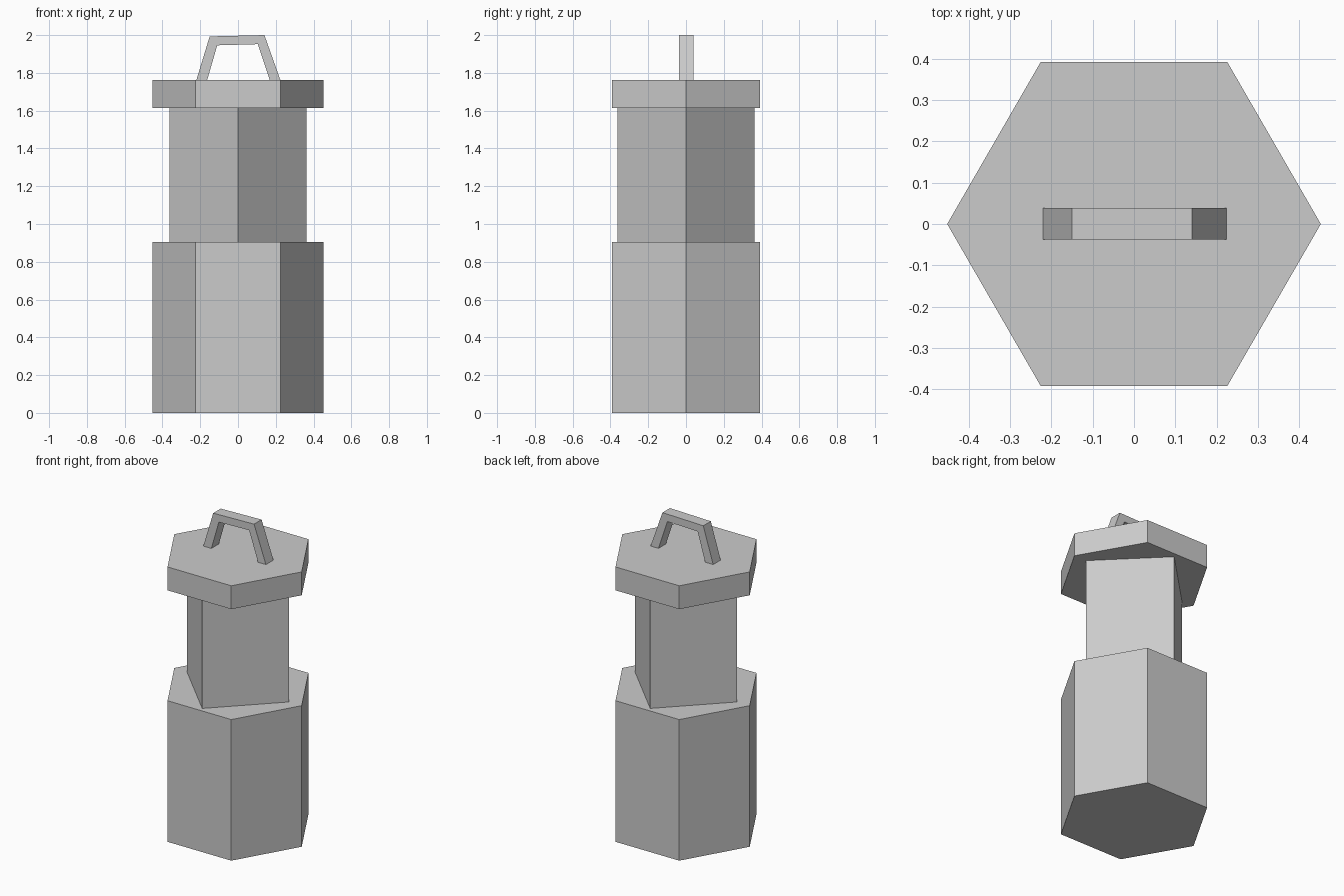
import bpy, bmesh
from math import cos, sin, tau
from mathutils import Vector

if "Cube" in bpy.data.objects:
    bpy.data.objects.remove(bpy.data.objects["Cube"])


def extrude_profile(name, points, direction):
    """Solid made by sweeping a flat outline along a straight direction."""
    bm = bmesh.new()
    face = bm.faces.new([bm.verts.new(p) for p in points])
    swept = bmesh.ops.extrude_face_region(bm, geom=[face], use_keep_orig=True)
    verts = [g for g in swept["geom"] if isinstance(g, bmesh.types.BMVert)]
    bmesh.ops.translate(bm, verts=verts, vec=Vector(direction))
    bmesh.ops.recalc_face_normals(bm, faces=bm.faces)
    mesh = bpy.data.meshes.new(name)
    bm.to_mesh(mesh)
    bm.free()
    obj = bpy.data.objects.new(name, mesh)
    bpy.context.collection.objects.link(obj)
    return obj


def prism(name, sides, radius, z0, z1):
    ring = [(radius * cos(tau * i / sides), radius * sin(tau * i / sides), z0)
            for i in range(sides)]
    return extrude_profile(name, ring, (0, 0, z1 - z0))


# Hexagonal body, square neck set corner-on, hexagonal lid
prism("base", 6, 0.452, 0.0, 0.905)
prism("neck", 4, 0.363, 0.905, 1.613)
prism("lid", 6, 0.452, 1.613, 1.763)

# Slightly uneven carrying handle: outer outline, then inner outline back
outer = [(-0.22, 1.763), (-0.15, 1.993), (0.14, 2.0), (0.224, 1.763)]
inner = [(0.168, 1.763), (0.105, 1.952), (-0.11, 1.946), (-0.163, 1.763)]
extrude_profile("handle", [(x, -0.037, z) for x, z in outer + inner], (0, 0.076, 0))
